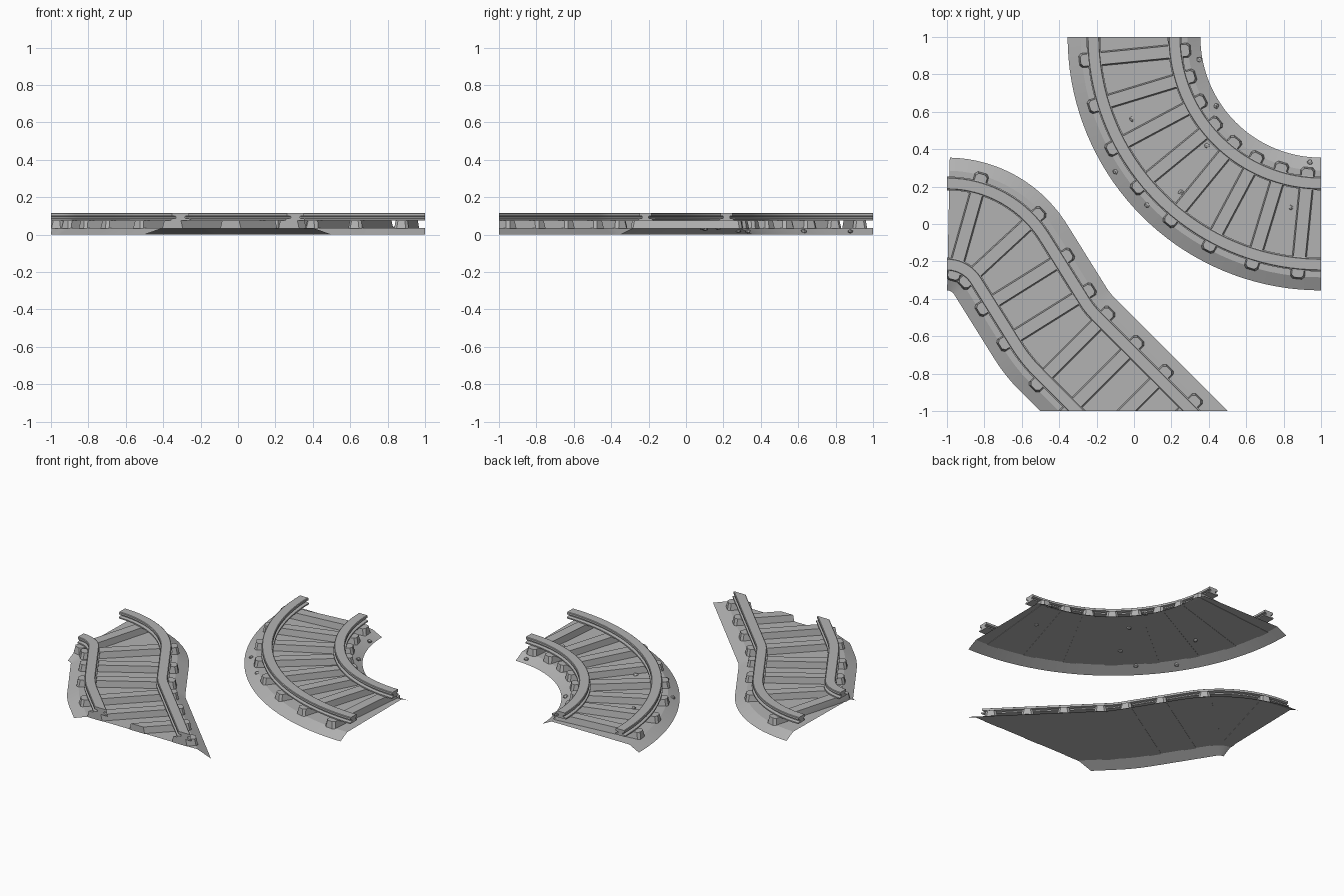
import bpy, bmesh, math, random
from mathutils import Vector, Matrix

random.seed(4)
cube = bpy.data.objects.get("Cube")
if cube:
    bpy.data.objects.remove(cube, do_unlink=True)

grey = bpy.data.materials.new("stone_grey")
grey.use_nodes = True
GREY = (0.45, 0.45, 0.45, 1)
grey.diffuse_color = GREY
grey.node_tree.nodes["Principled BSDF"].inputs["Base Color"].default_value = GREY

BED_Z, TIE_TOP, RAIL_TOP, GAUGE = 0.035, 0.076, 0.117, 0.217
HALF_BED, HALF_FLAT, HALF_TIE = 0.355, 0.285, 0.3


def finish(name, bm, clip=False, solid=True):
    """Trim at the square tile border, recalculate normals and make the object."""
    if clip:
        for co, no in (((0, -1, 0), (0, -1, 0)), ((-1, 0, 0), (-1, 0, 0))):
            cut = bmesh.ops.bisect_plane(bm, geom=bm.verts[:] + bm.edges[:] + bm.faces[:],
                                         plane_co=co, plane_no=no, clear_outer=True)
            edges = [e for e in cut["geom_cut"] if isinstance(e, bmesh.types.BMEdge) and e.is_boundary]
            if solid and edges:
                bmesh.ops.edgenet_fill(bm, edges=edges)
    if solid:
        bmesh.ops.recalc_face_normals(bm, faces=bm.faces[:])
    mesh = bpy.data.meshes.new(name)
    bm.to_mesh(mesh)
    bm.free()
    mesh.materials.append(grey)
    mesh.shade_smooth()
    mesh.set_sharp_from_angle(angle=math.radians(25))
    obj = bpy.data.objects.new(name, mesh)
    bpy.context.collection.objects.link(obj)
    return obj


class Path:
    """Centre line made of (length, curvature) pieces."""

    def __init__(self, start, heading, pieces):
        self.start, self.heading, self.pieces = Vector(start), heading, pieces
        self.length = sum(p[0] for p in pieces)

    def frame(self, s):
        pos, a = self.start.copy(), self.heading
        for length, k in self.pieces:
            d = min(s, length)
            if k:
                b = a + d * k
                pos += Vector((math.sin(b) - math.sin(a), math.cos(a) - math.cos(b))) / k
                a = b
            else:
                pos += Vector((math.cos(a), math.sin(a))) * d
            s -= d
            if s <= 0:
                break
        return Matrix.Translation((pos.x, pos.y, 0)) @ Matrix.Rotation(a, 4, 'Z')


def sweep(name, path, profile, steps, closed, clip, begin=0):
    """Run a (sideways, z) profile along the path."""
    bm = bmesh.new()
    rows = []
    for i in range(steps + 1):
        m = path.frame(begin + (path.length - begin) * i / steps)
        rows.append([bm.verts.new(m @ Vector((0, y, z))) for y, z in profile])
    n = len(profile)
    for r, q in zip(rows, rows[1:]):
        for j in range(n if closed else n - 1):
            k = (j + 1) % n
            bm.faces.new((r[j], q[j], q[k], r[k]))
    if closed:
        bm.faces.new(rows[0])
        bm.faces.new(rows[-1][::-1])
    else:
        for f in bm.faces:
            f.normal_update()
            if f.normal.z < 0:
                f.normal_flip()
    return finish(name, bm, clip, closed)


def sleeper(name, matrix, clip):
    """Tapered beam with chamfered corners."""
    bm = bmesh.new()
    bmesh.ops.create_cube(bm, size=1)
    for v in bm.verts:
        top = v.co.z > 0
        v.co.x *= 0.064 if top else 0.078
        v.co.y *= 2 * (HALF_TIE - (0.008 if top else 0))
        v.co.z = TIE_TOP if top else BED_Z - 0.002
    upright = [e for e in bm.edges if abs(e.verts[0].co.z - e.verts[1].co.z) > 0.01]
    bmesh.ops.bevel(bm, geom=upright, offset=0.014, segments=1, affect='EDGES')
    bm.transform(matrix)
    finish(name, bm, clip)


def half_rail():
    """Right half of the I-shaped rail section, bottom to top."""
    low, high = TIE_TOP, RAIL_TOP
    return [(0.037, low), (0.037, low + 0.008), (0.017, low + 0.012),
            (0.017, high - 0.019), (0.032, high - 0.016), (0.032, high - 0.003), (0.028, high)]


def track(label, path, steps, first, gap, clip, begin=0):
    # Sloped ballast sheet
    bed = [(-HALF_BED, 0), (-HALF_FLAT, BED_Z), (HALF_FLAT, BED_Z), (HALF_BED, 0)]
    sweep(label + "_bed", path, bed, steps, False, clip, begin)
    # Pair of rails
    right = half_rail()
    section = right + [(-y, z) for y, z in reversed(right)]
    for side, sign in (("left", 1), ("right", -1)):
        sweep(f"{label}_{side}_rail", path, [(y + sign * GAUGE, z) for y, z in section],
              steps, True, clip)
    # Sleepers
    s, i = first, 1
    while s < path.length:
        sleeper(f"{label}_sleeper_{i}", path.frame(s), clip)
        s, i = s + gap, i + 1


quarter = math.pi / 2
curve = Path((0, 1), -quarter, [(quarter, 1)])
track("curve", curve, 36, quarter / 16, quarter / 8, False)

bend = Path((-1, 0), 0, [(0.405, -2.5), (0.406, 0), (0.136, 1.67), (0.92, 0)])
track("bend", bend, 72, 0.11, 0.22, True, 0.008)

# Loose pebbles on the curved piece
spots = [(.35, .88), (.44, .63), (-.01, .56), (.39, .42), (-.1, .28),
         (.07, .1), (.25, .17), (.94, .33), (.84, .09)]
for i, (x, y) in enumerate(spots):
    off = abs(math.hypot(x - 1, y - 1) - 1)
    z = BED_Z * min(1, (HALF_BED - off) / (HALF_BED - HALF_FLAT))
    bm = bmesh.new()
    bmesh.ops.create_icosphere(bm, subdivisions=1, radius=0.016)
    for v in bm.verts:
        v.co *= random.uniform(0.8, 1.15)
    bm.transform(Matrix.Translation((x, y, max(z, 0.018))) @ Matrix.Diagonal((1, 1, 0.8, 1)))
    pebble = finish(f"pebble_{i + 1}", bm)
    pebble.data.shade_flat()
